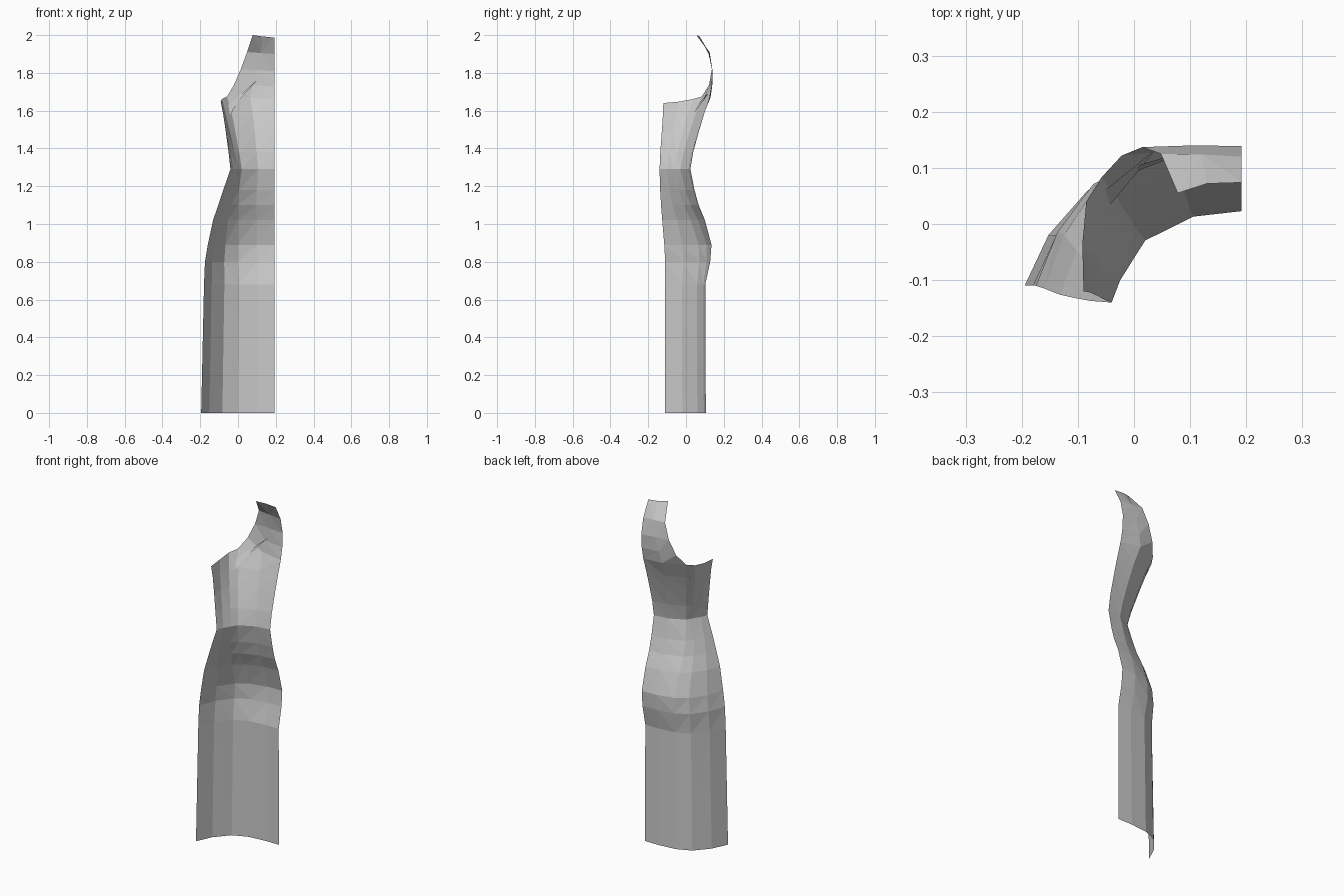
import bpy, bmesh

if "Cube" in bpy.data.objects:
    bpy.data.objects.remove(bpy.data.objects["Cube"])

CENTRE_X = 0.192

# Normalised panel cross-sections: side seam (0,0) to centre line (1,1)
SHAPES = {
    "skirt": [(0, 0), (.11, .42), (.29, .79), (.50, .95), (.77, 1), (1, 1)],
    "waist": [(0, 0), (.065, .24), (.17, .48), (.26, .68), (.63, .94), (1, 1)],
    "bust": [(0, 0), (0, .31), (.05, .60), (.17, .79), (.58, .99), (1, 1)],
}

# Level: z, side x, side y, centre y, from shape, to shape, blend
LEVELS = [
    (0.00, -.195, -.110, .105, "skirt", "waist", 0),
    (0.68, -.180, -.110, .102, "skirt", "waist", 0),
    (0.80, -.175, -.110, .128, "skirt", "waist", .1),
    (0.89, -.160, -.115, .135, "skirt", "waist", .2),
    (1.02, -.132, -.126, .100, "skirt", "waist", .4),
    (1.10, -.105, -.132, .067, "skirt", "waist", .6),
    (1.18, -.078, -.137, .045, "skirt", "waist", .8),
    (1.29, -.040, -.140, .023, "waist", "bust", 0),
    (1.38, -.050, -.136, .038, "waist", "bust", .3),
    (1.49, -.065, -.128, .068, "waist", "bust", .7),
    (1.58, -.078, -.122, .095, "waist", "bust", 1),
]


def section(z, x0, y0, y1, a, b, t):
    pts = []
    for (ua, va), (ub, vb) in zip(SHAPES[a], SHAPES[b]):
        u, v = ua + (ub - ua) * t, va + (vb - va) * t
        pts.append((x0 + u * (CENTRE_X - x0), y0 + v * (y1 - y0), z))
    return pts


def loft(bm, rows):
    for low, high in zip(rows, rows[1:]):
        for i in range(len(low) - 1):
            bm.faces.new((low[i], high[i], high[i + 1], low[i + 1]))


def finish(bm, name):
    mesh = bpy.data.meshes.new(name)
    bm.to_mesh(mesh)
    bm.free()
    obj = bpy.data.objects.new(name, mesh)
    bpy.context.collection.objects.link(obj)
    return obj


# Dress panel: skirt and bodice up to the underarm
bm = bmesh.new()
rows = [[bm.verts.new(p) for p in section(*lv)] for lv in LEVELS]
underarm = [(-.090, -.120, 1.64), (-.092, -.035, 1.648), (-.085, .040, 1.662),
            (-.058, .083, 1.675), (.065, .130, 1.67), (CENTRE_X, .121, 1.66)]
rows.append([bm.verts.new(p) for p in underarm])
loft(bm, rows)

# Yoke: armhole edge, middle and centre line up to the shoulder
yoke = [
    [(-.022, .122, 1.735), (.080, .139, 1.735), (CENTRE_X, .135, 1.73)],
    [(.015, .137, 1.82), (.102, .140, 1.815), (CENTRE_X, .139, 1.81)],
    [(.048, .125, 1.91), (.120, .124, 1.905), (CENTRE_X, .120, 1.90)],
    [(.078, .055, 2.00), (.130, .072, 1.993), (CENTRE_X, .074, 1.987)],
]
loft(bm, [rows[-1][3:]] + [[bm.verts.new(p) for p in r] for r in yoke])
bmesh.ops.triangulate(bm, faces=bm.faces[:])
finish(bm, "dress_panel")

# Bust darts: slim folded flaps on the inside
bm = bmesh.new()
for tri in [((-.050, .025, 1.565), (-.052, .060, 1.63), (.040, .134, 1.71)),
            ((-.010, .088, 1.64), (.010, .105, 1.68), (.110, .136, 1.77))]:
    bm.faces.new([bm.verts.new(p) for p in tri])
finish(bm, "bust_darts")
